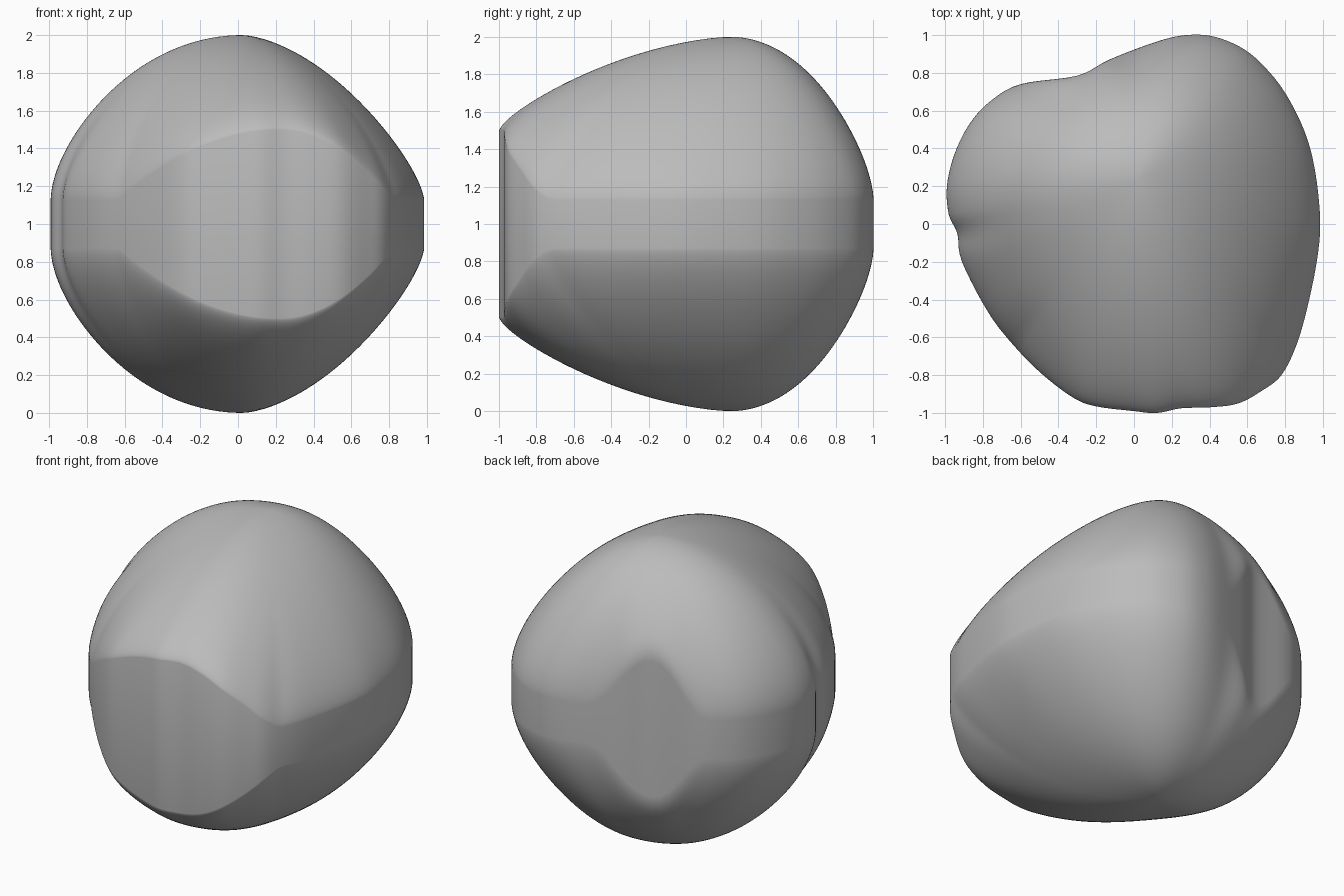
import bpy, bmesh, math
from mathutils import Vector

cube = bpy.data.objects.get("Cube")
if cube:
    bpy.data.objects.remove(cube)

# Plan outline of the stone, counter-clockwise from the back
OUTLINE = [(.28, 1), (.12, .965), (-.13, .87), (-.3, .785), (-.6, .74), (-.76, .65),
           (-.87, .53), (-.95, .37), (-.99, .2), (-.98, .05), (-.935, -.05), (-.91, -.2),
           (-.77, -.47), (-.63, -.65), (-.48, -.8), (-.32, -.92), (-.2, -.965), (0, -.99),
           (.12, -1), (.25, -.975), (.4, -.97), (.55, -.95), (.68, -.88), (.78, -.8),
           (.86, -.64), (.92, -.43), (.97, -.18), (.985, .02), (.96, .27), (.91, .47),
           (.82, .66), (.72, .8), (.59, .92), (.43, .99)]
PEAK = Vector((.02, .24))
RINGS, STEPS = 36, 5


def smooth_loop(points, steps):
    """Closed Catmull-Rom curve through the points."""
    pts = [Vector(p) for p in points]
    n = len(pts)
    loop = []
    for i in range(n):
        a, b, c, d = (pts[(i + k) % n] for k in (-1, 0, 1, 2))
        for s in range(steps):
            t = s / steps
            loop.append(.5 * (2 * b + (c - a) * t + (2 * a - 5 * b + 4 * c - d) * t * t
                              + (3 * b - a - 3 * c + d) * t ** 3))
    return loop


def softened(values, reach=9, passes=2):
    """Average each value of a closed loop with its neighbours."""
    n = len(values)
    for _ in range(passes):
        values = [sum((values[(i + k) % n] for k in range(-reach, reach + 1)),
                      values[i] * 0) / (2 * reach + 1) for i in range(n)]
    return values


def bump(value, centre, width):
    return max(0, 1 - ((value - centre) / width) ** 2)


def rim_height(p):
    """Half height of the upright band: tall at the front and in the back hollow."""
    h = .13
    if p.y < -.4:
        h += .37 * bump(p.x, .22, .6 if p.x > .22 else .85)
    elif p.y > .5:
        h += .32 * bump(p.x, -.3, .36) ** 2
    return h


def fullness(p):
    """Domes are fuller towards the back and the right."""
    out = (p - PEAK).normalized()
    return min(1, max(0, .5 + .5 * (out.y - out.x)))


def dome_height(t, rim, full):
    """Half height at fraction t from peak to rim."""
    power, root = 1.6 + .4 * full, .7 - .13 * full
    return rim + (1 - rim) * max(0, 1 - t ** power) ** root


# The hollows of the outline fade out towards the peak
loop = smooth_loop(OUTLINE, STEPS)
count = len(loop)
soft_loop = softened(loop)
rim = [rim_height(p) for p in loop]
soft_rim = softened(rim)
full = softened([fullness(p) for p in loop])

# Mirrored domes joined by the upright rim band
bm = bmesh.new()
edges = []
for side in (1, -1):
    pole = bm.verts.new((PEAK.x, PEAK.y, 1 + side))
    inner = None
    for r in range(1, RINGS + 1):
        t = math.sin(r / RINGS * math.pi / 2)
        detail = t ** 5
        ring = []
        for i in range(count):
            q = PEAK.lerp(soft_loop[i].lerp(loop[i], detail), t)
            edge = soft_rim[i] + (rim[i] - soft_rim[i]) * detail
            ring.append(bm.verts.new((q.x, q.y, 1 + side * dome_height(t, edge, full[i]))))
        for i in range(count):
            j = (i + 1) % count
            if inner:
                bm.faces.new((inner[i], ring[i], ring[j], inner[j]))
            else:
                bm.faces.new((pole, ring[i], ring[j]))
        inner = ring
    edges.append(inner)
for i in range(count):
    j = (i + 1) % count
    bm.faces.new((edges[0][i], edges[1][i], edges[1][j], edges[0][j]))
bmesh.ops.recalc_face_normals(bm, faces=bm.faces)

mesh = bpy.data.meshes.new("stone")
bm.to_mesh(mesh)
bm.free()
stone = bpy.data.objects.new("stone", mesh)
bpy.context.collection.objects.link(stone)

# Plain grey material
grey = bpy.data.materials.new("grey")
grey.use_nodes = True
colour = (.5, .5, .5, 1)
grey.diffuse_color = colour
grey.node_tree.nodes["Principled BSDF"].inputs["Base Color"].default_value = colour
mesh.materials.append(grey)

bpy.ops.object.select_all(action='DESELECT')
stone.select_set(True)
bpy.context.view_layer.objects.active = stone
bpy.ops.object.shade_smooth_by_angle(angle=math.radians(50))
